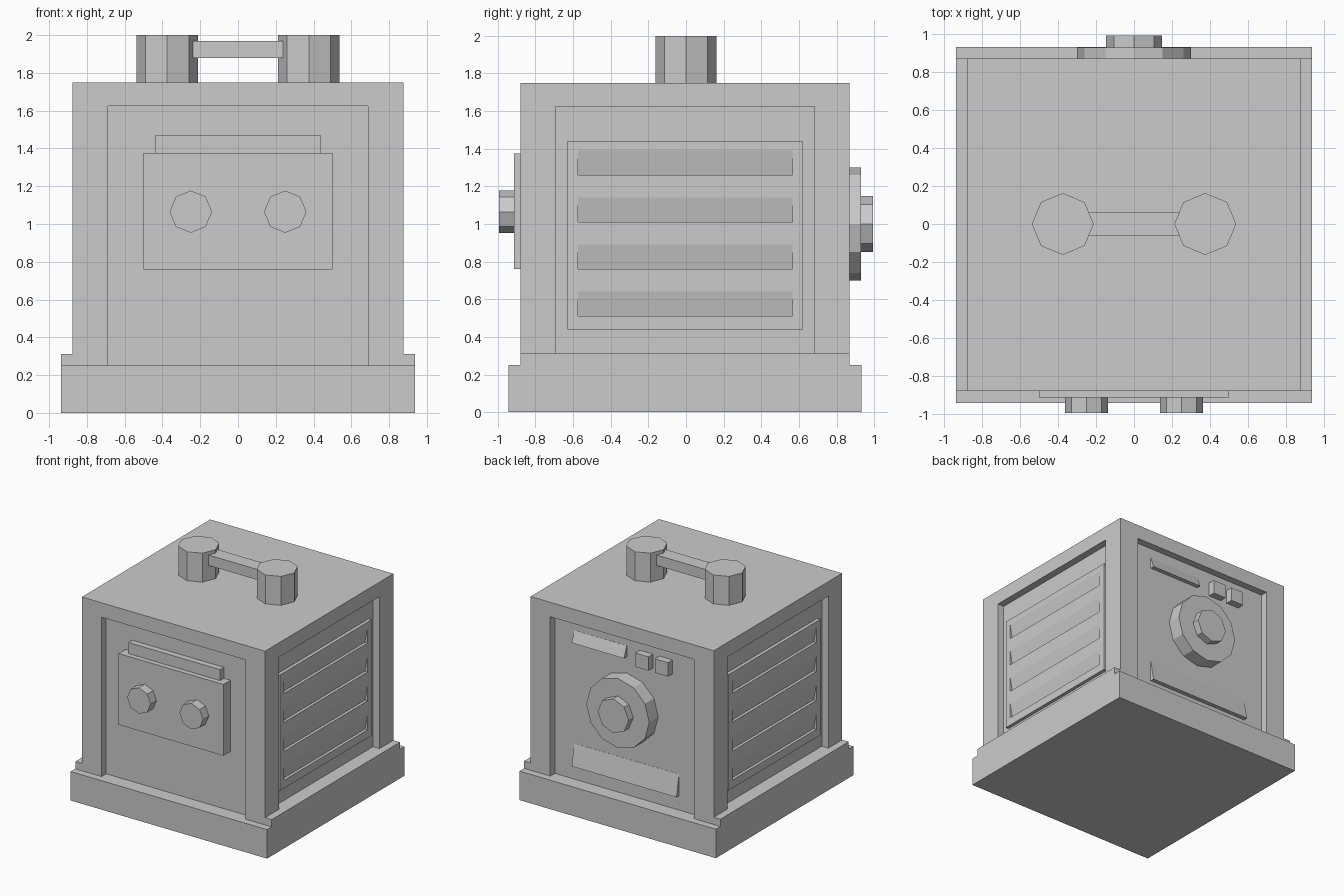
import bpy, math

if "Cube" in bpy.data.objects:
    bpy.data.objects.remove(bpy.data.objects["Cube"])

C = -0.005  # small y offset of the casing centre

grey = bpy.data.materials.new("plain_grey")
grey.diffuse_color = (0.6, 0.6, 0.6, 1)
grey.use_nodes = True
grey.node_tree.nodes["Principled BSDF"].inputs["Base Color"].default_value = grey.diffuse_color


def add(name, verts, faces):
    me = bpy.data.meshes.new(name)
    me.from_pydata(verts, [], faces)
    me.materials.append(grey)
    ob = bpy.data.objects.new(name, me)
    bpy.context.collection.objects.link(ob)
    return ob


def prism(name, ring_a, ring_b):
    """Solid between two matching rings; ring_a is wound outward-facing."""
    n = len(ring_a)
    faces = [tuple(range(n)), tuple(range(2 * n - 1, n - 1, -1))]
    faces += [((i + 1) % n, i, n + i, n + (i + 1) % n) for i in range(n)]
    return add(name, ring_a + ring_b, faces)


def box(name, x0, x1, y0, y1, z0, z1):
    a = [(x0, y0, z0), (x1, y0, z0), (x1, y0, z1), (x0, y0, z1)]
    return prism(name, a, [(x, y1, z) for x, _, z in a])


def disc_y(name, x, z, r, y0, y1, n):
    a = [(x + r * math.cos(t), z + r * math.sin(t))
         for t in (2 * math.pi * i / n for i in range(n))]
    return prism(name, [(p, y0, q) for p, q in a], [(p, y1, q) for p, q in a])


def post_z(name, x, y, r, z0, z1, n):
    a = [(x + r * math.cos(t), y + r * math.sin(t))
         for t in (2 * math.pi * i / n for i in range(n))]
    return prism(name, [(p, q, z1) for p, q in a], [(p, q, z0) for p, q in a])


# base and casing: core, roof slab, corner posts and side ledges
box("base", -0.9375, 0.9375, C - 0.9375, C + 0.9375, 0, 0.25)
box("core", -0.8125, 0.8125, C - 0.8125, C + 0.8125, 0.25, 1.625)
box("roof", -0.875, 0.875, C - 0.875, C + 0.875, 1.625, 1.75)
for s, side in ((-1, "left"), (1, "right")):
    lo, hi = sorted((s * 0.6875, s * 0.9375))
    box("ledge_" + side, lo, hi, C - 0.875, C + 0.875, 0.25, 0.3125)
    lo, hi = sorted((s * 0.6875, s * 0.875))
    box("front_post_" + side, lo, hi, C - 0.875, C - 0.6875, 0.3125, 1.625)
    box("back_post_" + side, lo, hi, C + 0.6875, C + 0.875, 0.3125, 1.625)

    # louvred side panel: sawtooth grooves between two plain end strips
    out, deep, back = 0.842, 0.817, 0.80
    prof = [(back, 0.44), (out, 0.44)]
    for z in (0.51, 0.76, 1.01, 1.26):
        prof += [(out, z), (deep, z), (out, z + 0.13)]
    prof += [(out, 1.44), (back, 1.44)]
    if s < 0:
        prof = [(-x, z) for x, z in reversed(prof)]
    prism("louvre_" + side, [(x, C - 0.57, z) for x, z in prof],
          [(x, C + 0.57, z) for x, z in prof])
    lo, hi = sorted((s * back, s * out))
    box("louvre_front_edge_" + side, lo, hi, C - 0.625, C - 0.57, 0.44, 1.44)
    box("louvre_back_edge_" + side, lo, hi, C + 0.57, C + 0.625, 0.44, 1.44)

    # front knobs and handle posts
    disc_y("knob_" + side, s * 0.25, 1.065, 0.112, -0.995, -0.90, 8)
    post_z("handle_post_" + side, s * 0.375, 0, 0.1625, 1.75, 2.0, 8)

box("handle_bar", -0.25, 0.25, -0.0625, 0.0625, 1.88, 1.97)

# front control plate and tab
box("control_plate", -0.5, 0.5, -0.914, C - 0.81, 0.76, 1.375)
box("control_tab", -0.4375, 0.4375, -0.87, C - 0.81, 1.375, 1.47)

# back dial
disc_y("dial", 0, 1.0, 0.30, 0.80, 0.93, 12)
disc_y("dial_hub", 0, 1.0, 0.148, 0.92, 0.993, 8)

# back buttons
for i, x in enumerate((-0.25, -0.4375)):
    box("button_%d" % (i + 1), x, x + 0.125, 0.80, 0.87, 1.41, 1.53)


# sloped back strips, lower edge standing out
def strip(name, x0, x1, z0, z1):
    a = [(0.80, z0), (0.845, z0), (0.809, z1), (0.80, z1)]
    prism(name, [(x1, y, z) for y, z in a], [(x0, y, z) for y, z in a])


strip("upper_strip", 0, 0.5, 1.44, 1.535)
strip("lower_strip", -0.5, 0.5, 0.375, 0.56)
